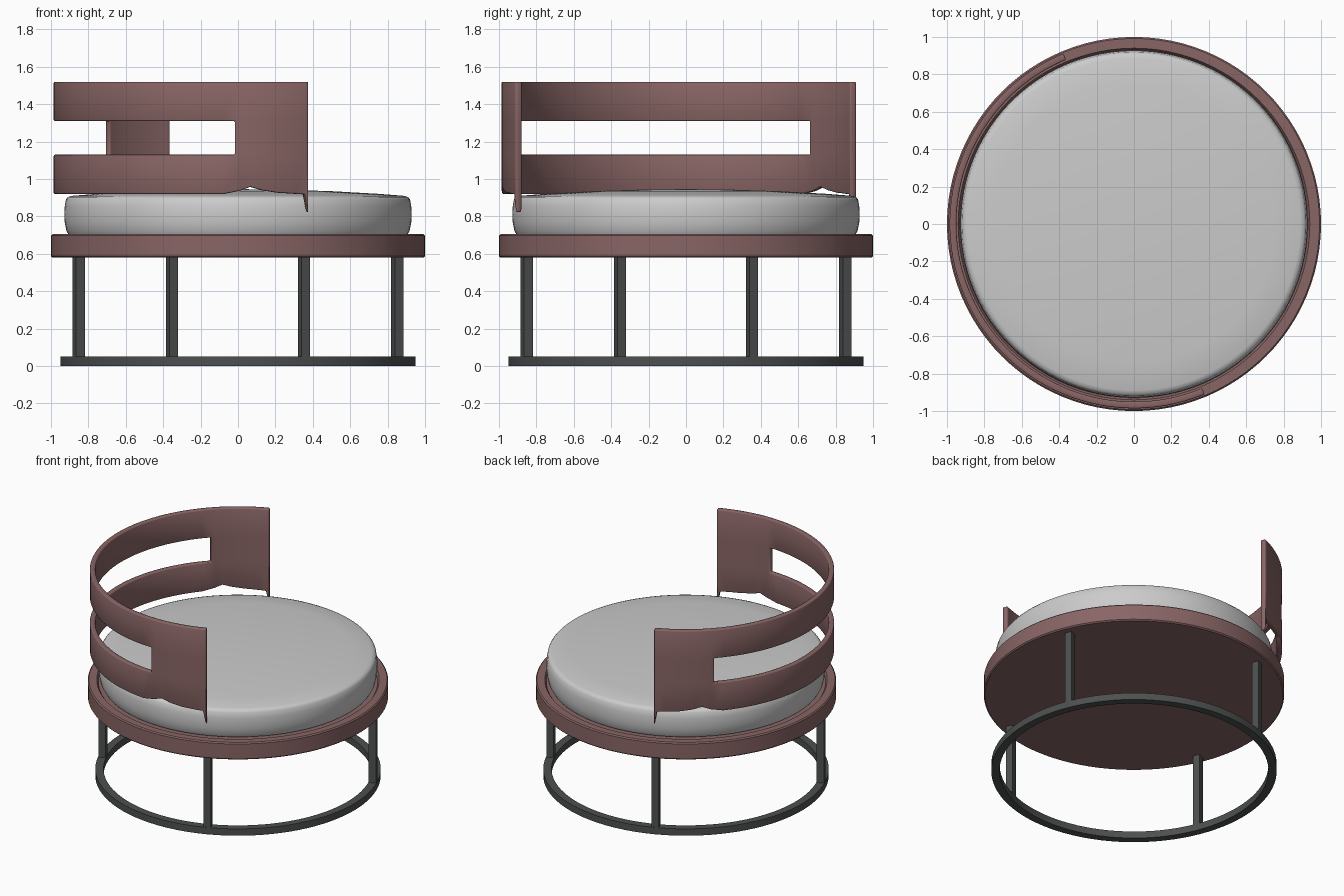
import bpy, bmesh, math
from math import radians, cos, sin

if "Cube" in bpy.data.objects:
    bpy.data.objects.remove(bpy.data.objects["Cube"])

TURN = radians(22.5)          # the whole chair is turned by this angle
SEG = 96


def material(name, rgb):
    m = bpy.data.materials.new(name)
    m.diffuse_color = (*rgb, 1)
    m.use_nodes = True
    m.node_tree.nodes["Principled BSDF"].inputs["Base Color"].default_value = m.diffuse_color
    return m


brown = material("brown_leather", (0.25, 0.13, 0.13))
dark = material("dark_metal", (0.075, 0.08, 0.08))


def finish(name, bm, mat=None, smooth=35):
    bmesh.ops.remove_doubles(bm, verts=bm.verts, dist=1e-5)
    bmesh.ops.recalc_face_normals(bm, faces=bm.faces)
    me = bpy.data.meshes.new(name)
    bm.to_mesh(me)
    bm.free()
    ob = bpy.data.objects.new(name, me)
    bpy.context.collection.objects.link(ob)
    if mat:
        me.materials.append(mat)
    bpy.ops.object.select_all(action='DESELECT')
    bpy.context.view_layer.objects.active = ob
    ob.select_set(True)
    bpy.ops.object.shade_smooth_by_angle(angle=radians(smooth))
    return ob


def lathe(name, profile, mat=None, closed=False):
    bm = bmesh.new()
    vs = [bm.verts.new((r, 0, z)) for r, z in profile]
    pairs = list(zip(vs, vs[1:])) + ([(vs[-1], vs[0])] if closed else [])
    es = [bm.edges.new(p) for p in pairs]
    bmesh.ops.spin(bm, geom=vs + es, cent=(0, 0, 0), axis=(0, 0, 1),
                   angle=math.tau, steps=SEG, use_duplicate=False)
    return finish(name, bm, mat)


# Floor ring
lathe("floor_ring", [(0.895, 0), (0.95, 0), (0.95, 0.05), (0.895, 0.05)], dark, True)

# Four square legs
for i in range(4):
    a = TURN + i * math.pi / 2
    bm = bmesh.new()
    bmesh.ops.create_cube(bm, size=1)
    bmesh.ops.scale(bm, vec=(0.05, 0.05, 0.56), verts=bm.verts)
    leg = finish(f"leg_{i + 1}", bm, dark)
    leg.location = (0.922 * cos(a), 0.922 * sin(a), 0.31)
    leg.rotation_euler.z = a

# Seat base
lathe("seat_base", [(0, 0.58), (0.992, 0.58), (1.0, 0.588), (1.0, 0.697),
                    (0.992, 0.705), (0.94, 0.705), (0.93, 0.69), (0, 0.69)], brown)

# Crowned cushion
lathe("seat_cushion", [(0, 0.7), (0.89, 0.7), (0.908, 0.706), (0.918, 0.725), (0.927, 0.77),
                       (0.929, 0.81), (0.927, 0.85), (0.92, 0.89), (0.91, 0.903),
                       (0.89, 0.91), (0.75, 0.921), (0.5, 0.935), (0.25, 0.943), (0, 0.946)])


# Backrest: curved wall with a long slot, bottom edge notched near each end
def bottom(t):                # t = degrees away from the middle of the back
    pts = [(0, 0.92), (63, 0.92), (68, 0.937), (71.3, 0.958), (75, 0.94), (80, 0.927),
           (88.8, 0.918), (90, 0.82)]
    for (a, za), (b, zb) in zip(pts, pts[1:]):
        if t <= b:
            return za + (zb - za) * (t - a) / (b - a)
    return pts[-1][1]


half = [3 * k for k in range(1, 21)] + [63, 66.5, 68, 69.5, 71.3, 73, 75, 77.5, 80, 83, 86, 88.8, 90]
angles = [-t for t in reversed(half)] + [0] + half
SLOT = 66.5
bm = bmesh.new()
cols = []
for t in angles:
    a = math.pi + TURN + radians(t)
    cols.append([bm.verts.new((0.986 * cos(a), 0.986 * sin(a), z))
                 for z in (bottom(abs(t)), 1.13, 1.31, 1.52)])
for k, (c, d) in enumerate(zip(cols, cols[1:])):
    in_slot = max(abs(angles[k]), abs(angles[k + 1])) <= SLOT
    for r in range(3):
        if not (r == 1 and in_slot):
            bm.faces.new((c[r], d[r], d[r + 1], c[r + 1]))
back = finish("backrest", bm, brown)
sol = back.modifiers.new("thickness", 'SOLIDIFY')
sol.thickness = 0.036
# make sure the thickness goes inwards
n = back.data.polygons[0]
sol.offset = -1 if n.normal.dot(n.center * 1.0) - n.normal.z * n.center.z > 0 else 1
bev = back.modifiers.new("soft_edges", 'BEVEL')
bev.width = 0.007
bev.segments = 2
bev.limit_method = 'ANGLE'
bev.angle_limit = radians(50)
